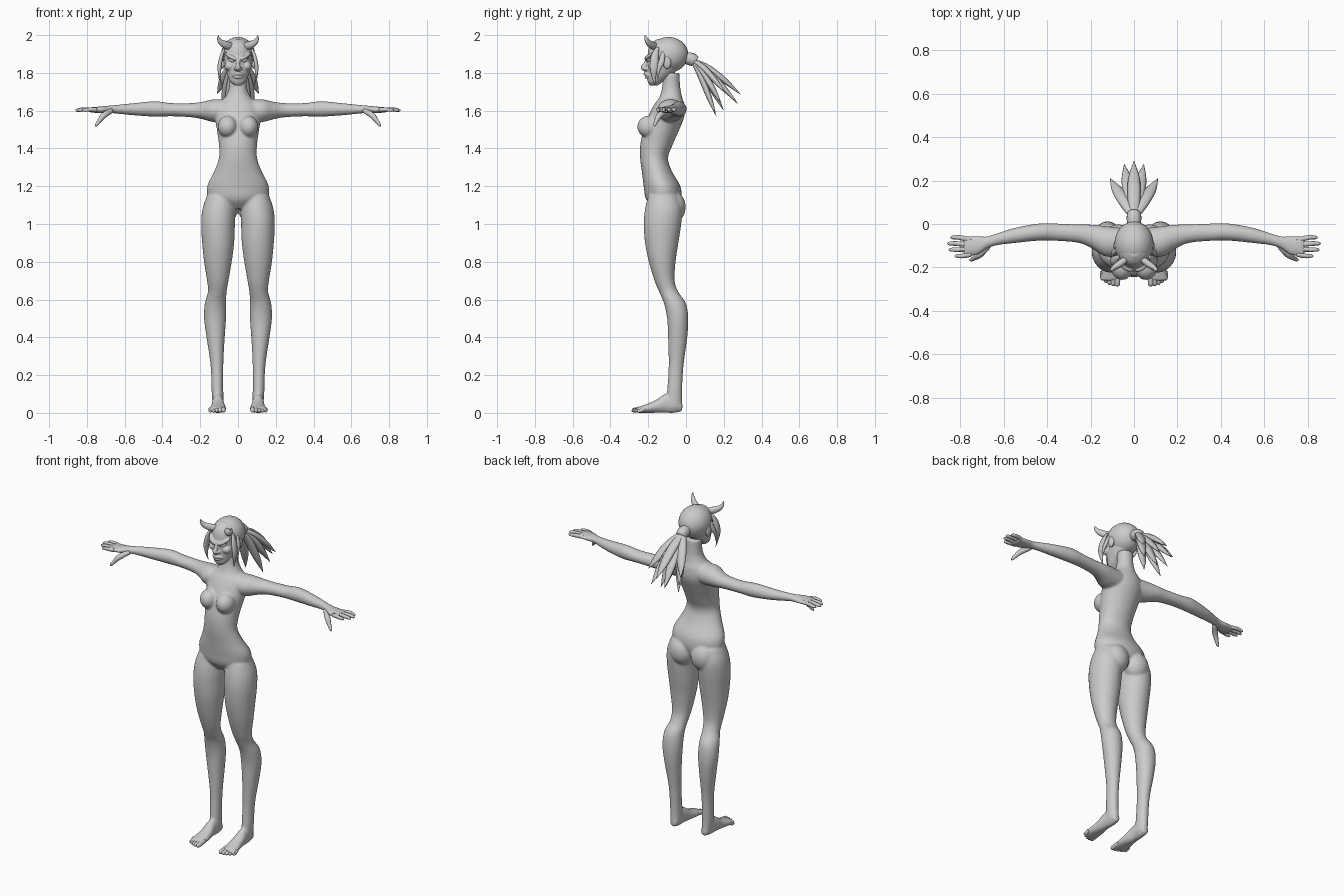
import bpy
import bmesh
import math
from mathutils import Vector, Matrix

default = bpy.data.objects.get("Cube")
if default:
    bpy.data.objects.remove(default, do_unlink=True)

grey = bpy.data.materials.new("plain grey")
grey.use_nodes = True
grey.diffuse_color = (.6, .6, .6, 1)
for node in grey.node_tree.nodes:
    if node.type == 'BSDF_PRINCIPLED':
        node.inputs["Base Color"].default_value = grey.diffuse_color


def refine(rows, steps=4):
    """Smooth curve through rows of any number of values."""
    rows = [Vector(row) for row in rows]
    padded = [rows[0], *rows, rows[-1]]
    result = []
    for a, b, c, d in zip(padded, padded[1:], padded[2:], padded[3:]):
        for i in range(steps):
            t = i / steps
            result.append((b * 2 + (c - a) * t + (a * 2 - b * 5 + c * 4 - d) * t * t
                           + (b * 3 - a - c * 3 + d) * t ** 3) / 2)
    return result + [rows[-1]]


def skin(bm, rings, sides):
    """Skin rings given as (centre, half width vector, half depth vector)."""
    loops = []
    for centre, u, v in rings:
        angles = [math.tau * i / sides for i in range(sides)]
        loops.append([bm.verts.new(centre + u * math.cos(a) + v * math.sin(a)) for a in angles])
    for low, high in zip(loops, loops[1:]):
        for i in range(sides):
            j = (i + 1) % sides
            bm.faces.new((low[i], low[j], high[j], high[i]))
    bm.faces.new(loops[0])
    bm.faces.new(loops[-1])


def loft(bm, axis, rows, sides=24):
    """Rows hold a place on the axis, then the extents on the other two axes."""
    first, second = [k for k in range(3) if k != axis]
    rings = []
    for place, a0, a1, b0, b1 in refine(rows):
        centre, u, v = Vector(), Vector(), Vector()
        centre[axis], centre[first], centre[second] = place, (a0 + a1) / 2, (b0 + b1) / 2
        u[first], v[second] = (a1 - a0) / 2, (b1 - b0) / 2
        rings.append((centre, u, v))
    skin(bm, rings, sides)


def tube(bm, rows, wide=(1, 0, 0), flat=1, sides=10):
    """Tapered tube through rows of x, y, z, radius."""
    rows = refine(rows)
    points = [row.to_3d() for row in rows]
    rings = []
    for i, row in enumerate(rows):
        t = (points[min(i + 1, len(rows) - 1)] - points[max(i - 1, 0)]).normalized()
        u = Vector(wide)
        u = (u - t * u.dot(t)).normalized()
        rings.append((points[i], u * row[3], t.cross(u) * row[3] * flat))
    skin(bm, rings, sides)


def ball(bm, place, size):
    bmesh.ops.create_uvsphere(bm, u_segments=32, v_segments=20, radius=1,
                              matrix=Matrix.LocRotScale(Vector(place), None, Vector(size)))


def mirror(bm):
    copy = bmesh.ops.duplicate(bm, geom=bm.verts[:] + bm.edges[:] + bm.faces[:])["geom"]
    verts = [v for v in copy if isinstance(v, bmesh.types.BMVert)]
    bmesh.ops.scale(bm, vec=(-1, 1, 1), verts=verts)


def finish(bm, name, voxel=0, smoothing=0):
    bmesh.ops.recalc_face_normals(bm, faces=bm.faces[:])
    for face in bm.faces:
        face.smooth = True
    mesh = bpy.data.meshes.new(name)
    bm.to_mesh(mesh)
    bm.free()
    mesh.materials.append(grey)
    obj = bpy.data.objects.new(name, mesh)
    bpy.context.collection.objects.link(obj)
    if voxel:
        fuse = obj.modifiers.new("fuse", 'REMESH')
        fuse.mode = 'VOXEL'
        fuse.voxel_size = voxel
        fuse.use_smooth_shade = True
        soften = obj.modifiers.new("soften", 'SMOOTH')
        soften.factor = .5
        soften.iterations = smoothing
    return obj


# Body: limbs on one side, mirrored, then the trunk, all fused together
bm = bmesh.new()
loft(bm, 2, [  # leg
    (1.15, .02, .165, -.2, -.04), (1.08, .013, .188, -.217, -.02),
    (1, .016, .195, -.224, -.025), (.9, .02, .19, -.217, -.04),
    (.8, .033, .18, -.197, -.055), (.7, .05, .164, -.167, -.06),
    (.64, .06, .16, -.142, -.04), (.58, .063, .176, -.117, 0),
    (.5, .063, .18, -.1, .012), (.4, .07, .167, -.095, .007),
    (.25, .078, .145, -.092, -.013), (.12, .078, .14, -.1, -.02),
    (.03, .076, .134, -.11, -.018)])
loft(bm, 1, [  # foot
    (-.02, .085, .125, .01, .05), (-.06, .077, .132, 0, .09),
    (-.11, .076, .137, 0, .1), (-.16, .068, .142, 0, .068),
    (-.21, .063, .15, 0, .046), (-.26, .066, .154, 0, .03)])
loft(bm, 0, [  # arm and palm
    (.04, -.15, -.02, 1.54, 1.66), (.13, -.15, -.01, 1.54, 1.66),
    (.19, -.115, -.003, 1.555, 1.647), (.25, -.088, -.002, 1.565, 1.64),
    (.35, -.078, .002, 1.57, 1.64), (.44, -.077, .002, 1.568, 1.65),
    (.55, -.088, -.018, 1.575, 1.64), (.63, -.098, -.043, 1.583, 1.632),
    (.68, -.115, -.057, 1.587, 1.627), (.72, -.142, -.055, 1.587, 1.623),
    (.785, -.15, -.056, 1.59, 1.618)])
ball(bm, (.055, -.198, 1.515), (.052, .06, .058))
ball(bm, (.072, -.07, 1.09), (.075, .068, .085))
mirror(bm)
trunk = [
    (1.08, .06, -.17, -.05), (1.13, .15, -.212, -.025), (1.2, .163, -.224, -.03),
    (1.28, .125, -.234, -.075), (1.35, .101, -.243, -.095), (1.42, .101, -.242, -.07),
    (1.5, .112, -.225, -.035), (1.57, .122, -.2, -.008), (1.63, .11, -.17, -.008),
    (1.67, .07, -.142, -.02), (1.72, .048, -.127, -.03), (1.8, .047, -.12, -.035)]
loft(bm, 2, [(z, -half, half, front, back) for z, half, front, back in trunk], 32)
finish(bm, "body", .006, 8)

# Fingers and thumbs
bm = bmesh.new()
for tip, y in ((.845, -.062), (.86, -.09), (.853, -.118), (.825, -.147)):
    root = y * .75 - .028
    tube(bm, [(.75, root, 1.605, .012), (tip - .04, y, 1.606, .011),
              (tip - .008, y, 1.602, .008), (tip, y, 1.6, .002)])
tube(bm, [(.67, -.1, 1.6, .014), (.71, -.14, 1.575, .016), (.735, -.157, 1.545, .011),
          (.75, -.165, 1.525, .008), (.755, -.167, 1.517, .002)], wide=(0, 1, 0))
mirror(bm)
finish(bm, "fingers")

# Toes, the inner one largest
bm = bmesh.new()
for i in range(5):
    x, reach, r = .077 + i * .0175, -.288 + i * i * .0018, .0135 - i * .001
    tube(bm, [(x, -.22, .022, r), (x, reach + .02, r + .002, r),
              (x, reach + .004, r, r * .7), (x, reach, r, .001)])
mirror(bm)
finish(bm, "toes")

# Head with fused facial features
bm = bmesh.new()
tube(bm, [(.01, -.212, 1.872, .009), (.04, -.204, 1.885, .01),
          (.066, -.175, 1.905, .006)])  # brow
tube(bm, [(-.004, -.217, 1.795, .009), (.015, -.212, 1.794, .008),
          (.035, -.195, 1.786, .003)], wide=(0, 0, 1))  # upper lip
tube(bm, [(-.004, -.212, 1.778, .008), (.014, -.207, 1.778, .007),
          (.03, -.194, 1.784, .003)], wide=(0, 0, 1))  # lower lip
ball(bm, (.046, -.165, 1.835), (.026, .035, .025))  # cheek
ball(bm, (.012, -.213, 1.822), (.011, .014, .009))  # nostril
ball(bm, (.083, -.1, 1.855), (.012, .022, .035))  # ear
mirror(bm)
skull = [
    (1.733, .018, -.19, -.15), (1.755, .042, -.203, -.12), (1.8, .06, -.206, -.06),
    (1.85, .073, -.207, -.02), (1.89, .079, -.204, -.005), (1.93, .078, -.197, -.005),
    (1.96, .06, -.18, -.03), (1.98, .03, -.15, -.06)]
loft(bm, 2, [(z, -half, half, front, back) for z, half, front, back in skull], 32)
tube(bm, [(0, -.2, 1.885, .008), (0, -.215, 1.85, .01), (0, -.226, 1.828, .014),
          (0, -.21, 1.815, .008)])  # nose
finish(bm, "head", .004, 3)

# Slanted eyes set under the brows
bm = bmesh.new()
tube(bm, [(.02, -.204, 1.86, .002), (.035, -.2, 1.866, .008),
          (.055, -.186, 1.876, .002)], wide=(0, 0, 1), flat=.8)
mirror(bm)
finish(bm, "eyes")

# Swept back hair, trimmed along the hairline
bm = bmesh.new()
ball(bm, (0, -.092, 1.896), (.09, .104, .094))
bmesh.ops.bisect_plane(bm, geom=bm.verts[:] + bm.edges[:] + bm.faces[:],
                       plane_co=(0, -.185, 1.94), plane_no=(0, .14, .11), clear_inner=True)
bmesh.ops.holes_fill(bm, edges=[e for e in bm.edges if e.is_boundary])
cap = finish(bm, "hair_cap")
cap.data.set_sharp_from_angle(angle=math.radians(40))

# Horns curving out and up from the forehead
bm = bmesh.new()
tube(bm, [(.035, -.16, 1.94, .02), (.065, -.183, 1.948, .021), (.09, -.2, 1.962, .016),
          (.103, -.212, 1.982, .009), (.104, -.217, 2, .001)], wide=(0, 0, 1), flat=.8)
mirror(bm)
finish(bm, "horns")

# Long locks in front of the ears
bm = bmesh.new()
tube(bm, [(.07, -.15, 1.935, .008), (.087, -.165, 1.89, .02), (.098, -.17, 1.83, .022),
          (.095, -.17, 1.78, .012), (.088, -.165, 1.735, .001)], wide=(0, 1, 0), flat=.5)
tube(bm, [(.08, -.12, 1.91, .01), (.094, -.13, 1.86, .016), (.1, -.145, 1.82, .011),
          (.103, -.15, 1.765, .001)], wide=(0, 1, 0), flat=.5)
mirror(bm)
finish(bm, "side_locks")

# Ponytail: a tie and a fan of pointed locks
bm = bmesh.new()
tube(bm, [(0, -.01, 1.88, .03), (0, .03, 1.872, .034), (0, .05, 1.86, .03)], sides=16)
finish(bm, "hair_tie")

bm = bmesh.new()
root = Vector((0, .035, 1.868))
tips = [(0, .29, 1.685), (0, .2, 1.6)]
tips += [(side * x, y, z) for side in (1, -1)
         for x, y, z in ((.045, .275, 1.635), (.11, .21, 1.69), (.06, .16, 1.57), (.085, .19, 1.63))]
for tip in tips:
    tip = Vector(tip)
    near, far = root.lerp(tip, .35), root.lerp(tip, .7)
    near.z += .018
    far.z += .012
    tube(bm, [(*root, .02), (*near, .03), (*far, .026), (*tip, .001)], flat=.55, sides=8)
finish(bm, "ponytail")
